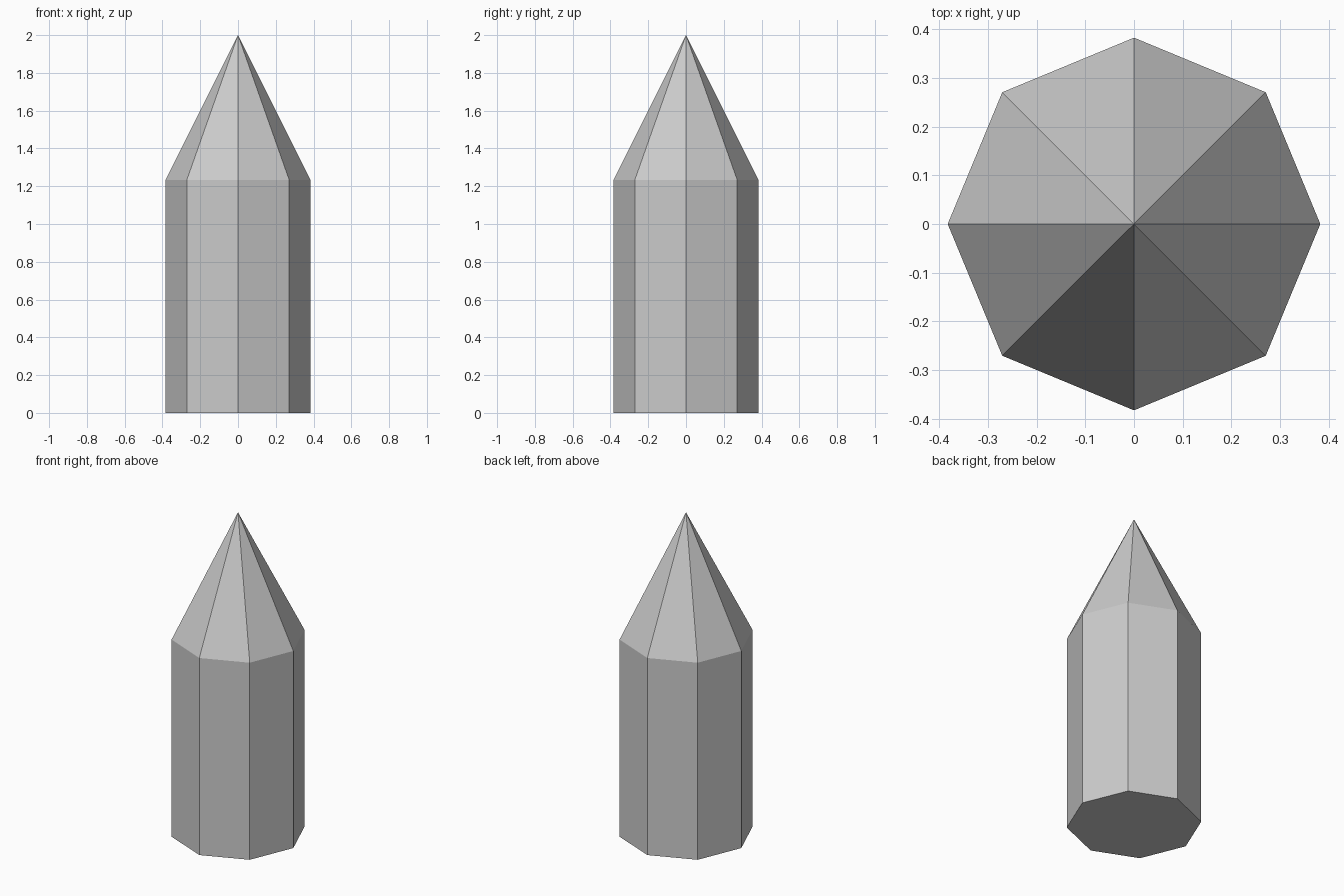
import bpy
import bmesh
from math import cos, sin, tau

if "Cube" in bpy.data.objects:
    bpy.data.objects.remove(bpy.data.objects["Cube"])

SIDES = 8
RADIUS = 0.383
SHOULDER = 1.234
TIP = 2.0

bm = bmesh.new()

# Octagonal base, with corners on the x and y axes
ring = [bm.verts.new((RADIUS * cos(tau * i / SIDES),
                      RADIUS * sin(tau * i / SIDES), 0)) for i in range(SIDES)]
base = bm.faces.new(ring)

# Straight shaft walls
walls = bmesh.ops.extrude_edge_only(bm, edges=base.edges[:])["geom"]
top_verts = [g for g in walls if isinstance(g, bmesh.types.BMVert)]
bmesh.ops.translate(bm, verts=top_verts, vec=(0, 0, SHOULDER))

# Pointed tip: a fan of triangles from the shoulder to the apex
apex = bm.verts.new((0, 0, TIP))
for edge in [g for g in walls if isinstance(g, bmesh.types.BMEdge)]:
    if all(v in top_verts for v in edge.verts):
        bm.faces.new((*edge.verts, apex))

bmesh.ops.recalc_face_normals(bm, faces=bm.faces[:])
mesh = bpy.data.meshes.new("pointed_shaft")
bm.to_mesh(mesh)
bm.free()
bpy.context.collection.objects.link(bpy.data.objects.new("pointed_shaft", mesh))
